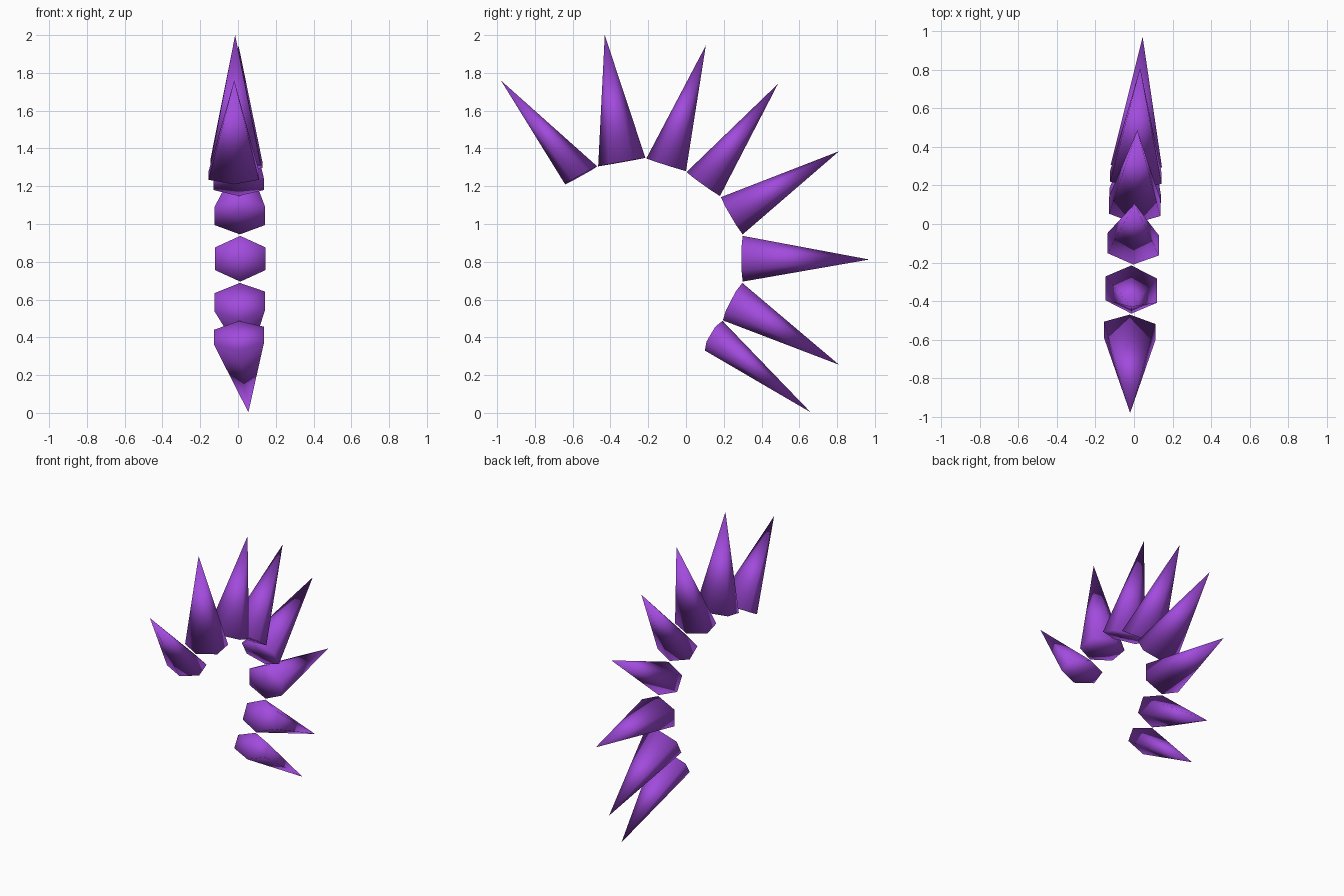
import bpy
from mathutils import Vector

if "Cube" in bpy.data.objects:
    bpy.data.objects.remove(bpy.data.objects["Cube"])

mat = bpy.data.materials.new("purple")
mat.diffuse_color = (0.36, 0.07, 0.72, 1)
mat.use_nodes = True
mat.node_tree.nodes["Principled BSDF"].inputs["Base Color"].default_value = mat.diffuse_color

# Each spike: base start (y, z), base end (y, z), tip (x, y, z), sideways tilt of the base (y, z)
SPIKES = [
    ((-0.64, 1.21), (-0.47, 1.305), (-0.02, -0.98, 1.76), (-0.006, 0)),
    ((-0.465, 1.305), (-0.215, 1.35), (-0.015, -0.43, 2.0), (-0.006, 0)),
    ((-0.21, 1.347), (0.0, 1.28), (0.003, 0.105, 1.945), (-0.006, 0)),
    ((0.003, 1.275), (0.18, 1.148), (0.017, 0.487, 1.742), (-0.006, 0)),
    ((0.185, 1.142), (0.30, 0.945), (0.032, 0.81, 1.385), (-0.006, 0)),
    ((0.30, 0.937), (0.30, 0.695), (0.045, 0.97, 0.812), (-0.006, 0)),
    ((0.298, 0.688), (0.195, 0.49), (0.05, 0.81, 0.255), (-0.009, 0.004)),
    ((0.193, 0.487), (0.10, 0.33), (0.055, 0.66, 0.003), (-0.015, 0.008)),
]


def spike(name, start, end, tip, tilt):
    """Six-sided squashed cone with a fanned base, corners pointing along the row."""
    a, b = Vector((0, *start)), Vector((0, *end))
    centre, along = (a + b) / 2, (b - a) / 2
    centre.x = 0.04 * centre.y
    side = Vector((0.133, *tilt))
    ring = [centre + along * u + side * s for u, s in
            ((1, 0), (0.5, 1), (-0.5, 1), (-1, 0), (-0.5, -1), (0.5, -1))]
    faces = []
    for i in range(6):
        j = (i + 1) % 6
        faces += [(j, i, 6), (i, j, 7)]
    mesh = bpy.data.meshes.new(name)
    mesh.from_pydata(ring + [Vector(tip), centre], [], faces)
    # orient faces outwards
    middle = (centre + Vector(tip)) / 2
    if (mesh.polygons[0].center - middle).dot(mesh.polygons[0].normal) < 0:
        mesh.flip_normals()
    mesh.polygons.foreach_set("use_smooth", [True] * len(mesh.polygons))
    mesh.materials.append(mat)
    bpy.context.collection.objects.link(bpy.data.objects.new(name, mesh))


# Curved row of spikes
for n, data in enumerate(SPIKES, 1):
    spike(f"spike_{n}", *data)
